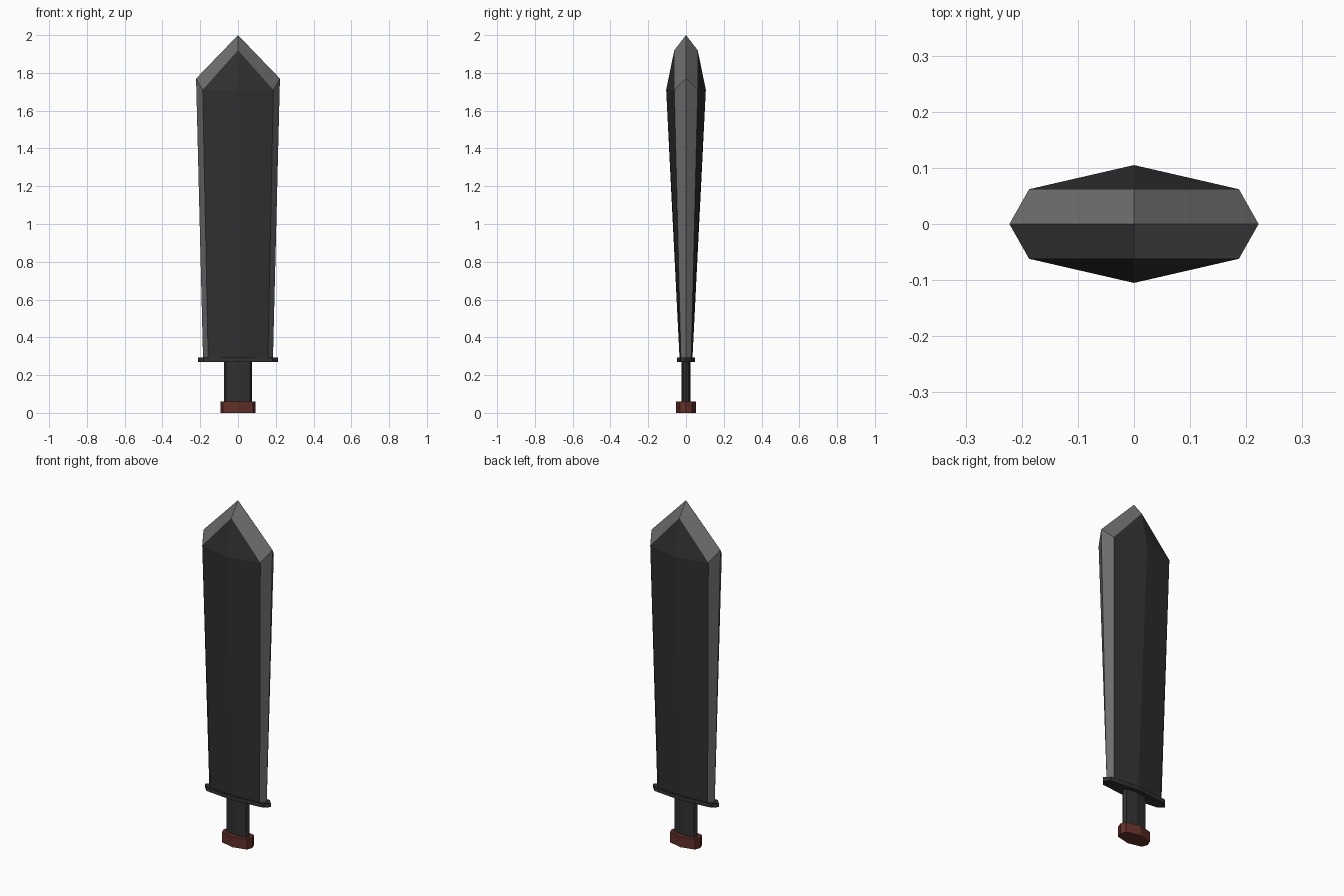
import bpy
import bmesh

cube = bpy.data.objects.get("Cube")
if cube:
    bpy.data.objects.remove(cube, do_unlink=True)


def material(name, rgb):
    mat = bpy.data.materials.new(name)
    mat.use_nodes = True
    mat.diffuse_color = (*rgb, 1)
    bsdf = mat.node_tree.nodes["Principled BSDF"]
    bsdf.inputs["Base Color"].default_value = (*rgb, 1)
    return mat


dark = material("dark_steel", (0.03, 0.03, 0.03))
edge = material("edge_steel", (0.15, 0.15, 0.15))
red = material("red_brown", (0.12, 0.03, 0.02))


def quarter(width, shoulder, side, depth, z, edge_z=None):
    """Edge, shoulder and ridge points of one quarter of the cross-section."""
    return [(width, 0, edge_z or z), (shoulder, -side, z), (0, -depth, z)]


def mirrored_part(name, faces, mats):
    """Build one quarter from (points, material index) and mirror it in x and y."""
    bm = bmesh.new()
    for points, index in faces:
        face = bm.faces.new([bm.verts.new(p) for p in points])
        face.material_index = index
    bmesh.ops.remove_doubles(bm, verts=bm.verts, dist=0.0001)
    mesh = bpy.data.meshes.new(name)
    bm.to_mesh(mesh)
    bm.free()
    for mat in mats:
        mesh.materials.append(mat)
    obj = bpy.data.objects.new(name, mesh)
    bpy.context.collection.objects.link(obj)
    mirror = obj.modifiers.new("mirror", "MIRROR")
    mirror.use_axis = (True, True, False)
    mirror.merge_threshold = 0.0005


def walls(low, high):
    bevel = [low[0], high[0], high[1], low[1]]
    flat = [low[1], high[1], high[2], low[2]]
    return bevel, flat


# Blade: flared body with a pale bevel running round to the point
low = quarter(0.185, 0.158, 0.027, 0.034, 0.285)
high = quarter(0.222, 0.187, 0.062, 0.105, 1.71, 1.77)
tip, peak = (0, 0, 2), (0, -0.062, 1.92)
bevel, flat = walls(low, high)
mirrored_part("blade", [
    (bevel, 1),
    (flat, 0),
    ([high[0], tip, peak, high[1]], 1),
    ([high[1], peak, high[2]], 0),
    ([(0, 0, 0.285), *low], 0),
], [dark, edge])


# Eight-sided guard, grip and pommel
def plate(name, width, depth, bottom, top, mat):
    low = quarter(width, width * 0.87, depth * 0.62, depth, bottom)
    high = quarter(width, width * 0.87, depth * 0.62, depth, top)
    bevel, flat = walls(low, high)
    mirrored_part(name, [
        (bevel, 0),
        (flat, 0),
        ([(0, 0, bottom), *low], 0),
        ([(0, 0, top), *reversed(high)], 0),
    ], [mat])


plate("guard", 0.211, 0.047, 0.27, 0.293, dark)
plate("grip", 0.073, 0.025, 0.05, 0.275, dark)
plate("pommel", 0.092, 0.052, 0, 0.06, red)
